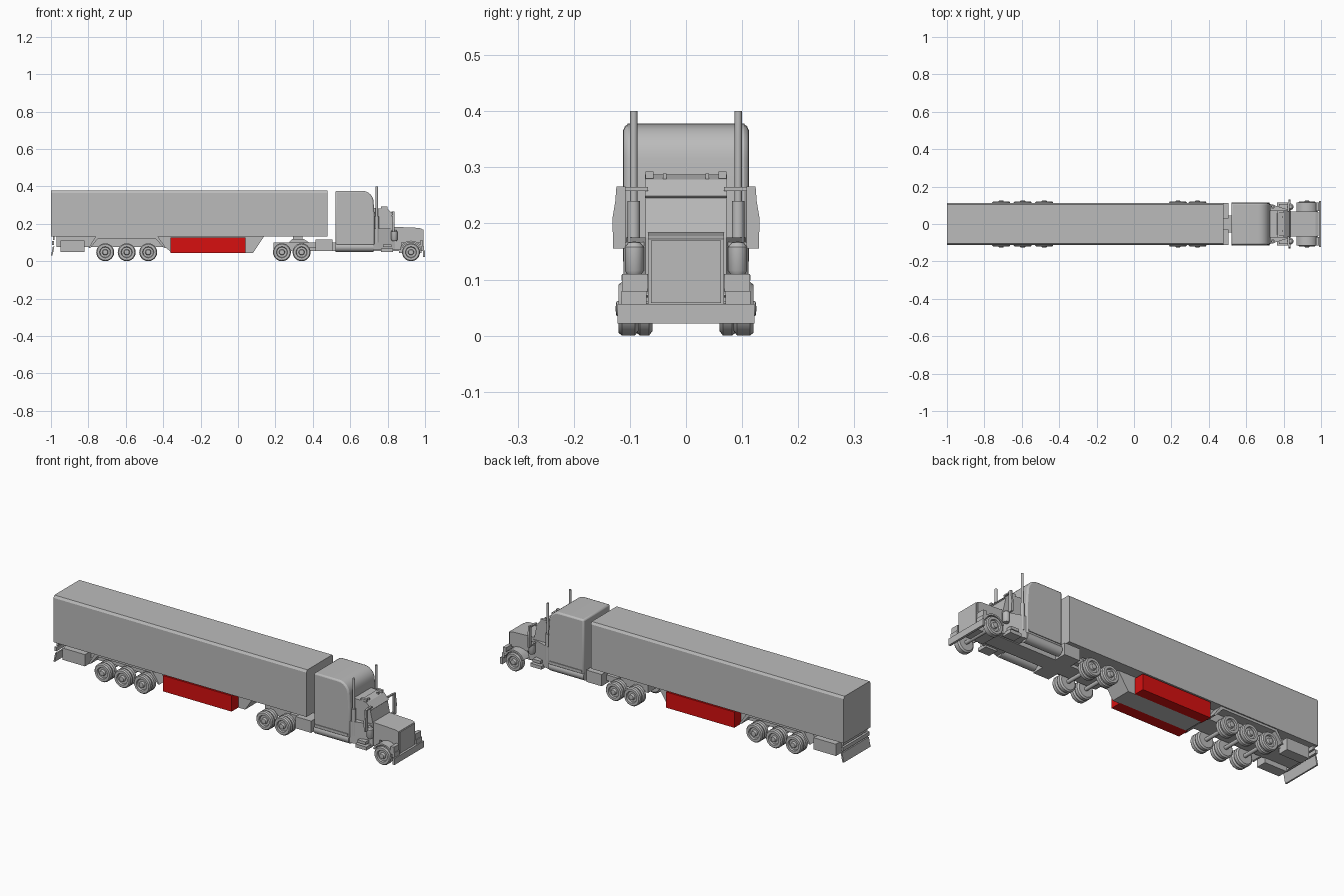
import bpy, bmesh, math
from mathutils import Matrix, Vector

cube = bpy.data.objects.get("Cube")
if cube:
    bpy.data.objects.remove(cube, do_unlink=True)


def material(name, rgb):
    m = bpy.data.materials.new(name)
    m.use_nodes = True
    m.diffuse_color = (*rgb, 1)
    m.node_tree.nodes["Principled BSDF"].inputs["Base Color"].default_value = (*rgb, 1)
    return m


GREY = material("plain grey", (0.5, 0.5, 0.5))
RED = material("red", (0.68, 0.005, 0.005))


def finish(name, bm, mat=GREY, smooth=False):
    bmesh.ops.recalc_face_normals(bm, faces=bm.faces)
    mesh = bpy.data.meshes.new(name)
    bm.to_mesh(mesh)
    bm.free()
    mesh.materials.append(mat)
    ob = bpy.data.objects.new(name, mesh)
    bpy.context.collection.objects.link(ob)
    if smooth:
        bpy.ops.object.select_all(action='DESELECT')
        ob.select_set(True)
        bpy.context.view_layer.objects.active = ob
        bpy.ops.object.shade_smooth_by_angle(angle=math.radians(35))
    return ob


def prism(name, pts, a, b, axis='y', mat=GREY, smooth=False):
    """Extrude a profile: (x, z) along y, (y, z) along x, or (x, y) along z."""
    place = {'y': lambda p, t: (p[0], t, p[1]),
             'x': lambda p, t: (t, p[0], p[1]),
             'z': lambda p, t: (p[0], p[1], t)}[axis]
    bm = bmesh.new()
    rings = [[bm.verts.new(place(p, t)) for p in pts] for t in (a, b)]
    for ring in rings:
        bm.faces.new(ring)
    for i in range(len(pts)):
        j = (i + 1) % len(pts)
        bm.faces.new((rings[0][i], rings[0][j], rings[1][j], rings[1][i]))
    return finish(name, bm, mat, smooth)


def box(name, x, y, z, mat=GREY):
    return prism(name, [(x[0], z[0]), (x[1], z[0]), (x[1], z[1]), (x[0], z[1])],
                 y[0], y[1], mat=mat)


def lathe(name, profile, origin, axis, segments=24):
    """Spin (radius, distance) points around the given axis through the origin."""
    bm = bmesh.new()
    turn = Vector((0, 0, 1)).rotation_difference(Vector(axis)).to_matrix().to_4x4()
    verts = [bm.verts.new((r, 0, h)) for r, h in profile]
    edges = [bm.edges.new(pair) for pair in zip(verts, verts[1:])]
    bmesh.ops.spin(bm, geom=verts + edges, cent=(0, 0, 0), axis=(0, 0, 1),
                   angle=math.tau, steps=segments)
    bmesh.ops.remove_doubles(bm, verts=bm.verts, dist=0.0001)
    bmesh.ops.transform(bm, matrix=Matrix.Translation(origin) @ turn, verts=bm.verts)
    return finish(name, bm, smooth=True)


def rod(name, radius, length, origin, axis, segments=16):
    return lathe(name, [(0, 0), (radius, 0), (radius, length), (0, length)],
                 origin, axis, segments)


def bevel(ob, width, segments=1):
    mod = ob.modifiers.new("soft_edges", 'BEVEL')
    mod.width, mod.segments = width, segments


# Trailer body with chamfered roof edges
prism("trailer_body", [(-.112, .132), (.112, .132), (.112, .366), (.104, .378),
                       (-.104, .378), (-.112, .366)], -1, .478, 'x')

# Trailer underframe: deep centre, raised over the axles
prism("trailer_underframe", [(-.97, .133), (-.97, .075), (-.79, .075), (-.39, .075),
                             (-.35, .043), (.08, .043), (.14, .133)], -.055, .055)
bumper = [(-1, .03), (-.992, .03), (-.982, .078), (-.99, .078)]
prism("rear_bumper", bumper, -.112, .112)
box("rear_light_bar", (-.995, -.983), (-.112, .112), (.088, .108))
box("rear_upper_bar", (-.99, -.98), (-.1, .1), (.114, .133))

# Tractor frame, coupling plate and sleeper
box("tractor_frame", (.19, .97), (-.045, .045), (.055, .1))
prism("coupling_plate", [(.27, .1), (.38, .1), (.35, .12), (.29, .12)], -.055, .055)
box("coupling_disc_support", (.295, .345), (-.02, .02), (.115, .133))
arc = [(.665 + .06 * math.sin(t * math.pi / 12),
        .315 + .061 * math.cos(t * math.pi / 12)) for t in range(7)]
sleeper = prism("sleeper", [(.52, .085), (.73, .085), (.73, .24)] + arc[::-1] + [(.52, .376)],
                -.111, .111, smooth=True)
bevel(sleeper, .008, 2)

# Driver cab tapering forward, with sloped windscreen and roof lip
prism("cab_lower", [(.72, -.108), (.75, -.1), (.84, -.072), (.84, .072),
                    (.75, .1), (.72, .108)], .06, .175, 'z')
cab_top = [(.72, .17), (.84, .17), (.822, .25), (.80, .272), (.77, .282), (.72, .284)]
prism("cab_upper", cab_top, -.072, .072)
prism("cab_roof_lip", [(.765, .281), (.80, .271), (.828, .245), (.832, .249),
                       (.803, .278), (.768, .287)], -.073, .073)

# Long hood with upright grille
prism("hood", [(.83, .06), (.87, .06), (.875, .1), (.975, .1), (.975, .055),
               (.985, .055), (.985, .172), (.97, .178), (.83, .184)], -.068, .068)
box("grille", (.984, .991), (-.062, .062), (.058, .17))
box("front_bumper", (.988, 1), (-.122, .122), (.022, .056))
box("engine_block", (.86, .98), (-.045, .045), (.045, .12))


def wheel(name, x, s, inner, outer):
    w = outer - inner
    profile = [(0, 0), (.04, 0), (.048, .006), (.048, w - .006), (.043, w), (.03, w),
               (.027, w - .008), (.016, w - .008), (.013, w + .004), (0, w + .006)]
    lathe(name, profile, (x, s * inner, .048), (0, s, 0))


# Parts that repeat on the near and far side
for s, side in ((-1, "near"), (1, "far")):
    def span(a, b):
        return tuple(sorted((s * a, s * b)))

    # Wheels, doubled on the driven and trailer axles
    for i, x in enumerate((-.71, -.595, -.48, .235, .34)):
        wheel(f"{side}_outer_wheel_{i}", x, s, .092, .12)
        wheel(f"{side}_inner_wheel_{i}", x, s, .06, .088)
    wheel(f"{side}_steer_wheel", .925, s, .085, .12)

    # Trailer side boxes and axle guards
    box(f"{side}_red_locker", (-.36, .04), span(.05, .111), (.043, .126), RED)
    box(f"{side}_rear_locker", (-.95, -.82), span(.05, .106), (.05, .112))
    prism(f"{side}_axle_guard", [(-.79, .07), (-.75, .12), (-.44, .12), (-.395, .07),
                                 (-.385, .07), (-.43, .135), (-.76, .135), (-.8, .07)],
          *span(.05, .106))

    # Rear tractor box, fuel tank and steps
    box(f"{side}_battery_box", (.415, .505), span(.03, .111), (.055, .117))
    box(f"{side}_rear_air_box", (.35, .43), span(.04, .07), (.07, .1))
    rod(f"{side}_fuel_tank", .026, .205, (.52, s * .088, .076), (1, 0, 0), 20)
    box(f"{side}_tank_step", (.53, .72), span(.09, .115), (.098, .108))
    box(f"{side}_cab_step", (.765, .83), span(.06, .114), (.05, .068))
    box(f"{side}_upper_step", (.775, .82), span(.06, .108), (.075, .09))

    # Exhaust stack with thicker lower muffler
    rod(f"{side}_exhaust_stack", .0065, .3, (.742, s * .093, .1), (0, 0, 1))
    rod(f"{side}_exhaust_muffler", .011, .14, (.742, s * .093, .1), (0, 0, 1))

    # Air cleaner beside the windscreen base
    lathe(f"{side}_air_cleaner", [(0, 0), (.012, 0), (.017, .008), (.017, .05),
                                  (.01, .058), (0, .06)], (.836, s * .092, .108), (0, 0, 1))

    # Mirror plate on two arms
    prism(f"{side}_mirror", [(s * .108, .155), (s * .13, .155), (s * .131, .21), (s * .126, .24),
                             (s * .124, .266), (s * .108, .266)], .826, .836, 'x')
    for z in (.16, .258):
        box(f"{side}_mirror_arm_{int(z * 1000)}", (.822, .832), span(.068, .115), (z, z + .007))

    # Front fender arching over the steering wheel
    sweep = [math.pi * k / 8 for k in range(1, 8)]
    outer = [(.925 + .062 * math.cos(t), .048 + .062 * math.sin(t)) for t in sweep]
    inner = [(.925 + .053 * math.cos(t), .048 + .053 * math.sin(t)) for t in reversed(sweep)]
    prism(f"{side}_front_fender", outer + inner, *span(.06, .114), smooth=True)
    box(f"{side}_headlight", (.972, .99), span(.069, .114), (.078, .11))
    box(f"{side}_bumper_riser", (.98, .994), span(.07, .115), (.055, .08))

    # Roof marker lights and air horns
    box(f"{side}_air_horn", (.765, .8), span(.058, .072), (.28, .293))
    box(f"{side}_marker_light", (.785, .797), span(.035, .041), (.275, .289))

# Axles
for i, x in enumerate((-.71, -.595, -.48, .235, .34, .925)):
    rod(f"axle_{i}", .01, .19, (x, -.095, .048), (0, 1, 0), 12)
